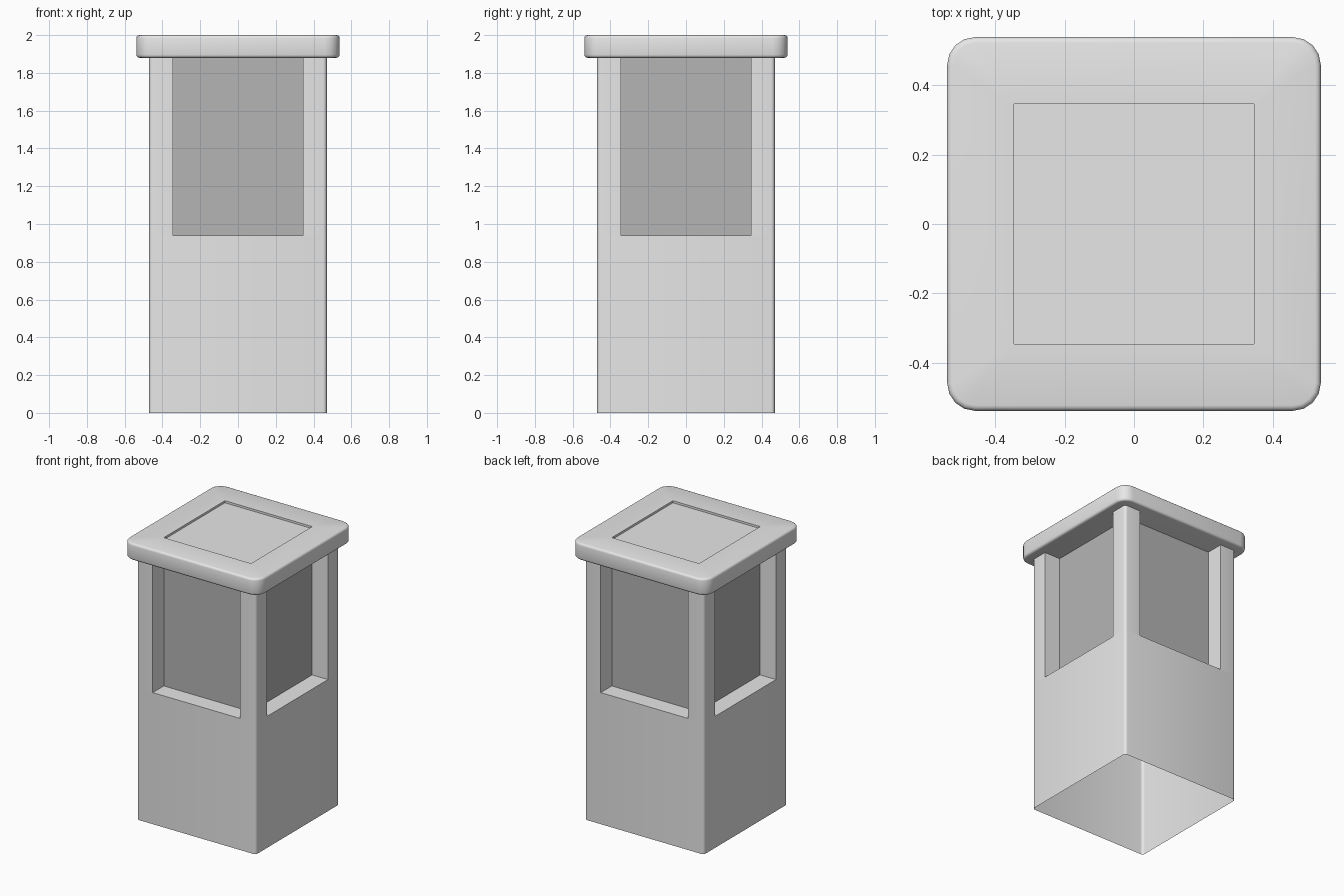
import bpy, bmesh, math

if "Cube" in bpy.data.objects:
    bpy.data.objects.remove(bpy.data.objects["Cube"], do_unlink=True)


def material(name, value):
    m = bpy.data.materials.new(name)
    m.use_nodes = True
    col = (value, value, value, 1)
    m.diffuse_color = col
    m.node_tree.nodes["Principled BSDF"].inputs["Base Color"].default_value = col
    return m


STONE = material("light_grey", 0.8)
GLASS = material("window_grey", 0.46)
SEG = 4


def ring(half, radii, z, centre=0.0):
    """Square outline with its own rounding radius at each corner."""
    pts = []
    for k, r in enumerate(radii):
        start = k * math.pi / 2
        sx = 1 if k in (0, 3) else -1
        sy = 1 if k in (0, 1) else -1
        for i in range(SEG + 1):
            a = start + i / SEG * math.pi / 2
            pts.append((centre + sx * (half - r) + r * math.cos(a),
                        centre + sy * (half - r) + r * math.sin(a), z))
    return pts


def loft(name, rings, mat, cap_bottom=True, cap_top=True):
    """Skin a stack of outlines and shade it smoothly with sharp corners."""
    bm = bmesh.new()
    rows = [[bm.verts.new(p) for p in r] for r in rings]
    n = len(rows[0])
    for low, high in zip(rows, rows[1:]):
        for i in range(n):
            j = (i + 1) % n
            bm.faces.new((low[i], low[j], high[j], high[i]))
    if cap_bottom:
        bm.faces.new(rows[0][::-1])
    if cap_top:
        bm.faces.new(rows[-1])
    bmesh.ops.remove_doubles(bm, verts=bm.verts, dist=0.0001)
    me = bpy.data.meshes.new(name)
    bm.to_mesh(me)
    bm.free()
    me.materials.append(mat)
    ob = bpy.data.objects.new(name, me)
    bpy.context.collection.objects.link(ob)
    bpy.ops.object.select_all(action="DESELECT")
    ob.select_set(True)
    bpy.context.view_layer.objects.active = ob
    bpy.ops.object.shade_smooth_by_angle(angle=math.radians(40))
    return ob


BODY, WINDOW = 0.47, 0.345
SILL, EAVES, TOP = 0.94, 1.88, 2.0
SQUARE = [0] * 4

# Lower body: hollow, open underneath, closed by the sill
loft("lower_body", [ring(BODY, [0.02] * 4, z) for z in (0, SILL)], STONE,
     cap_bottom=False)

# Recessed window panes
loft("window_panes", [ring(WINDOW, SQUARE, z) for z in (SILL, EAVES)], GLASS,
     cap_bottom=False, cap_top=False)

# Corner posts, rounded only on the outer corner
half = (BODY - WINDOW) / 2
for k, side in enumerate(("back_left", "back_right", "front_right", "front_left")):
    post = loft(side + "_post",
                [ring(half, [0.02, 0, 0, 0], z, WINDOW + half) for z in (SILL, EAVES)],
                STONE, cap_bottom=False, cap_top=False)
    post.rotation_euler.z = k * math.pi / 2

# Overhanging lid with soft rims and a sunken square panel
LID, CORNER, RIM = 0.538, 0.08, 0.016
rings = []
for base, first in ((EAVES + RIM, -90), (TOP - RIM, 0)):
    for i in range(4):
        a = math.radians(first + i * 30)
        inset = RIM * (1 - math.cos(a))
        rings.append(ring(LID - inset, [CORNER - inset] * 4, base + RIM * math.sin(a)))
rings += [ring(WINDOW, SQUARE, TOP), ring(WINDOW, SQUARE, TOP - 0.015)]
loft("lid", rings, STONE)
